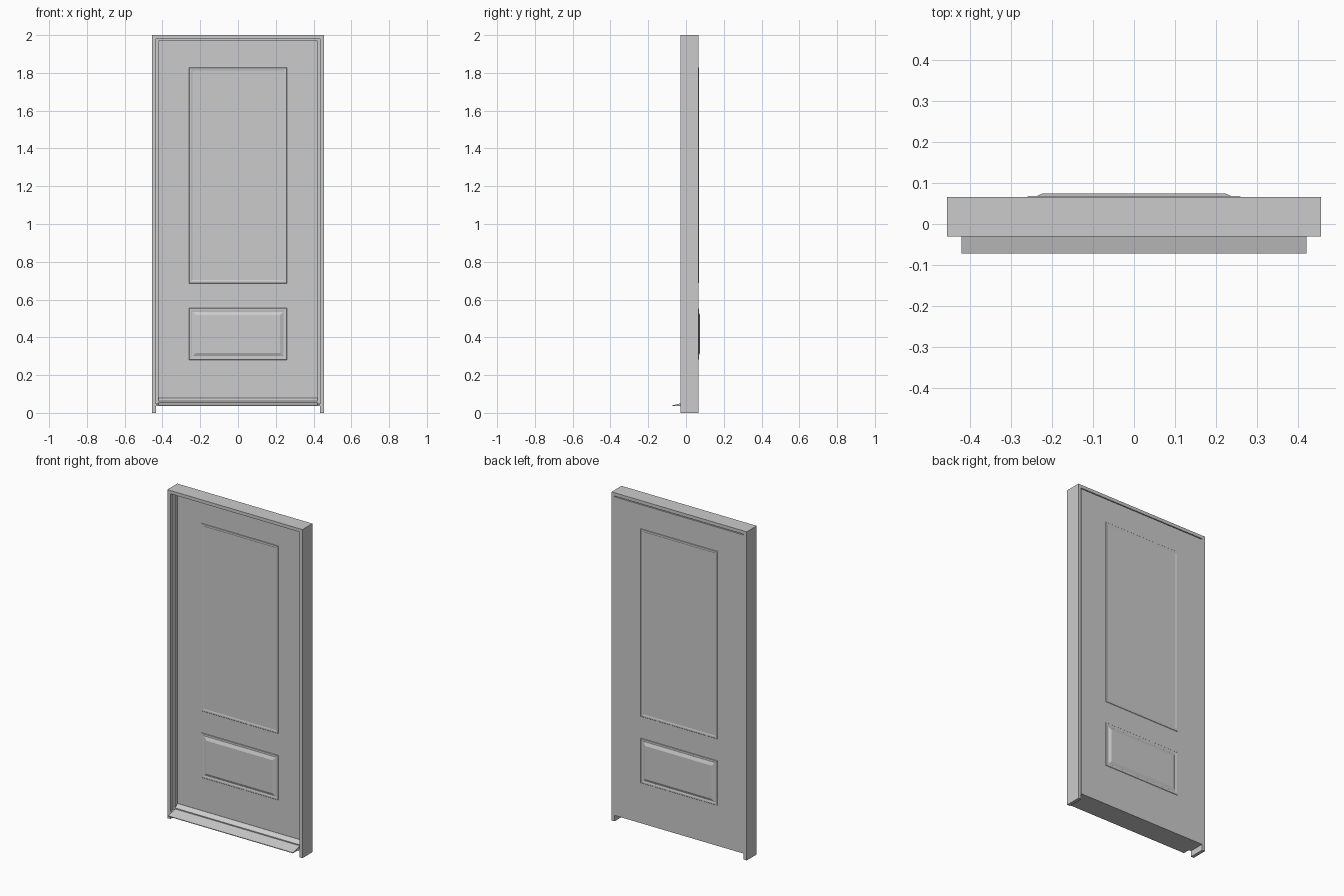
import bpy, bmesh

if "Cube" in bpy.data.objects:
    bpy.data.objects.remove(bpy.data.objects["Cube"])

FRONT, BACK = -0.03, 0.066      # frame depth
LEAF_FRONT = 0.02               # recessed outer face of the leaf
BOTTOM = 0.036                  # underside of leaf and sill


def finish(name, bm):
    bmesh.ops.recalc_face_normals(bm, faces=bm.faces)
    mesh = bpy.data.meshes.new(name)
    bm.to_mesh(mesh)
    bm.free()
    obj = bpy.data.objects.new(name, mesh)
    bpy.context.collection.objects.link(obj)
    return obj


def box(name, x, y, z):
    bm = bmesh.new()
    bmesh.ops.create_cube(bm, size=1)
    for v in bm.verts:
        v.co = [(a + b) / 2 + c * (b - a) for c, (a, b) in zip(v.co, (x, y, z))]
    return finish(name, bm)


def panel(name, half_w, z0, z1, face_y, side, profile, cap):
    """Nested rectangles from (inset, height) steps, optionally closed in the middle."""
    bm = bmesh.new()
    rings = []
    for inset, h in profile:
        w, a, b = half_w - inset, z0 + inset, z1 - inset
        rings.append([bm.verts.new((x, face_y + side * h, z))
                      for x, z in ((-w, a), (w, a), (w, b), (-w, b))])
    for r, s in zip(rings, rings[1:]):
        for i in range(4):
            j = (i + 1) % 4
            bm.faces.new((r[i], r[j], s[j], s[i]))
    if cap:
        bm.faces.new(rings[-1])
    obj = finish(name, bm)
    # make sure open moulding rings face outward
    if sum(p.normal.y * p.area for p in obj.data.polygons) * side < 0:
        obj.data.flip_normals()
    return obj


# Frame: two jambs, head, and the inner stops
for s, tag in ((-1, "left"), (1, "right")):
    box("jamb_" + tag, sorted((s * 0.435, s * 0.455)), (FRONT, BACK), (0, 2))
    box("stop_" + tag, sorted((s * 0.42, s * 0.435)), (-0.005, LEAF_FRONT), (0.05, 1.98))
box("head", (-0.435, 0.435), (FRONT, BACK), (1.98, 2))
box("head_stop", (-0.42, 0.42), (-0.005, LEAF_FRONT), (1.968, 1.98))

# Door leaf
box("door_leaf", (-0.434, 0.434), (LEAF_FRONT, BACK), (BOTTOM, 1.975))

# Sloping sill with a raised inner threshold
sill_profile = [(-0.072, BOTTOM), (-0.072, 0.04), (-0.005, 0.056), (-0.005, 0.062),
                (0.019, 0.08), (0.021, 0.08), (0.021, BOTTOM)]
bm = bmesh.new()
face = bm.faces.new([bm.verts.new((-0.42, y, z)) for y, z in sill_profile])
ext = bmesh.ops.extrude_face_region(bm, geom=[face], use_keep_orig=True)
for v in ext["geom"]:
    if isinstance(v, bmesh.types.BMVert):
        v.co.x = 0.42
finish("sill", bm)
# Sill body under the frame, between the jambs
box("sill_core", (-0.434, 0.434), (FRONT, LEAF_FRONT), (BOTTOM, 0.048))

# Panels on both faces of the leaf
LIP = [(0, -0.001), (0.003, 0.002), (0.012, 0.002), (0.017, 0.0004)]
for y, side, tag in ((LEAF_FRONT, -1, "outer"), (BACK, 1, "inner")):
    panel("upper_moulding_" + tag, 0.26, 0.685, 1.83, y, side,
          LIP + [(0.02, -0.001)], False)
    panel("lower_raised_panel_" + tag, 0.26, 0.28, 0.555, y, side,
          LIP + [(0.02, 0.0004), (0.037, 0.008)], True)
